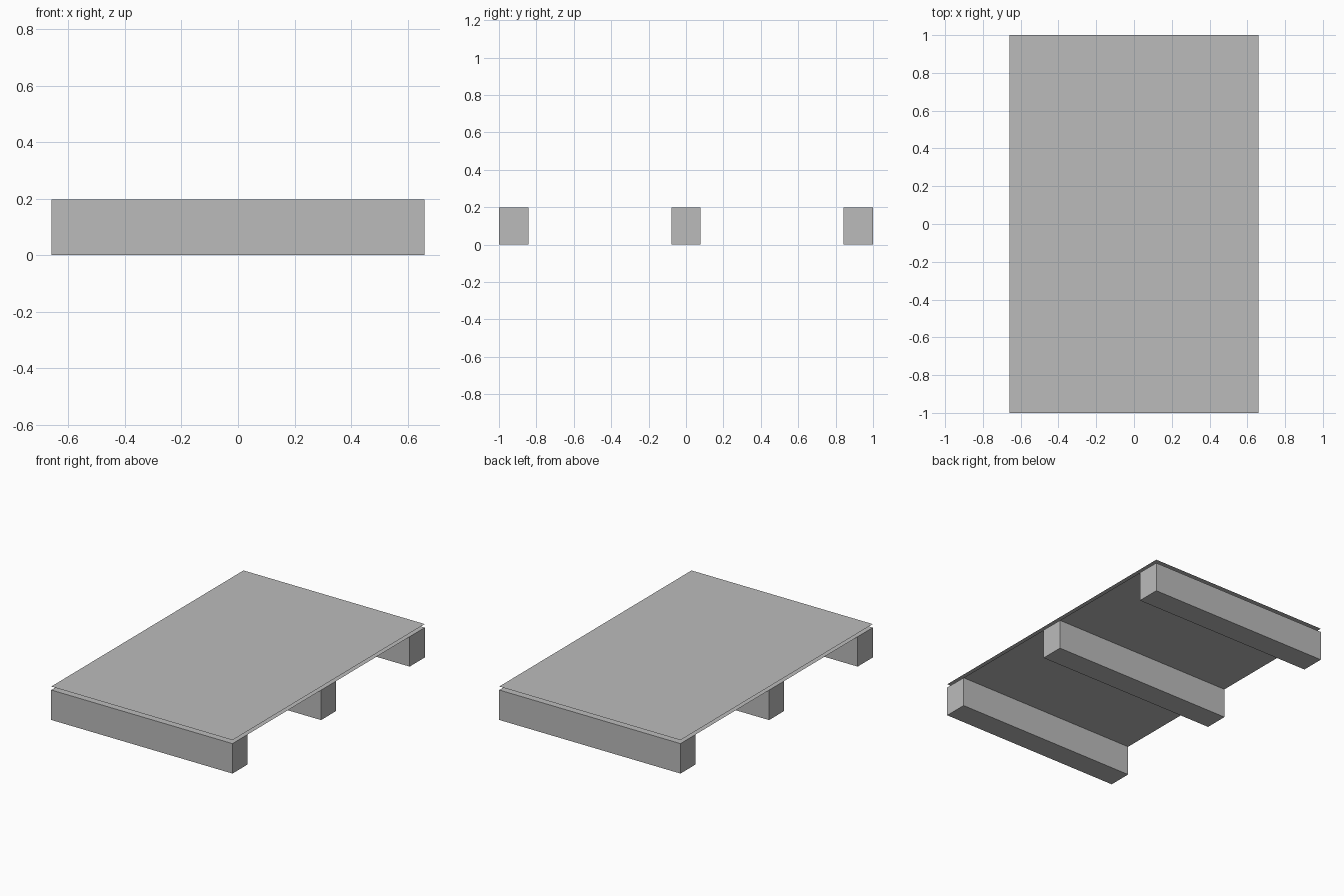
import bpy
import bmesh

cube = bpy.data.objects.get("Cube")
if cube:
    bpy.data.objects.remove(cube, do_unlink=True)

WIDTH, LENGTH = 1.32, 2.0
BEAM_DEPTH, BEAM_HEIGHT, TOP = 0.157, 0.197, 0.22

grey = bpy.data.materials.new("plain grey")
grey.use_nodes = True
colour = (0.5, 0.5, 0.5, 1)
grey.diffuse_color = colour
grey.node_tree.nodes["Principled BSDF"].inputs["Base Color"].default_value = colour


def add_box(name, size, centre, open_sides=False):
    """Flat-faced box, optionally keeping only its top and bottom sheets."""
    bm = bmesh.new()
    bmesh.ops.create_cube(bm, size=1)
    bmesh.ops.scale(bm, vec=size, verts=bm.verts)
    if open_sides:
        bm.normal_update()
        sides = [f for f in bm.faces if abs(f.normal.z) < 0.5]
        bmesh.ops.delete(bm, geom=sides, context="FACES")
    mesh = bpy.data.meshes.new(name)
    bm.to_mesh(mesh)
    bm.free()
    mesh.materials.append(grey)
    obj = bpy.data.objects.new(name, mesh)
    obj.location = centre
    bpy.context.collection.objects.link(obj)


# Three cross beams: front, middle and back
offset = (LENGTH - BEAM_DEPTH) / 2
for name, y in (("front_beam", -offset), ("middle_beam", 0), ("back_beam", offset)):
    add_box(name, (WIDTH, BEAM_DEPTH, BEAM_HEIGHT), (0, y, BEAM_HEIGHT / 2))

# Deck: an upper and a lower sheet, open along the edges
add_box("deck", (WIDTH, LENGTH, TOP - BEAM_HEIGHT),
        (0, 0, (TOP + BEAM_HEIGHT) / 2), open_sides=True)
